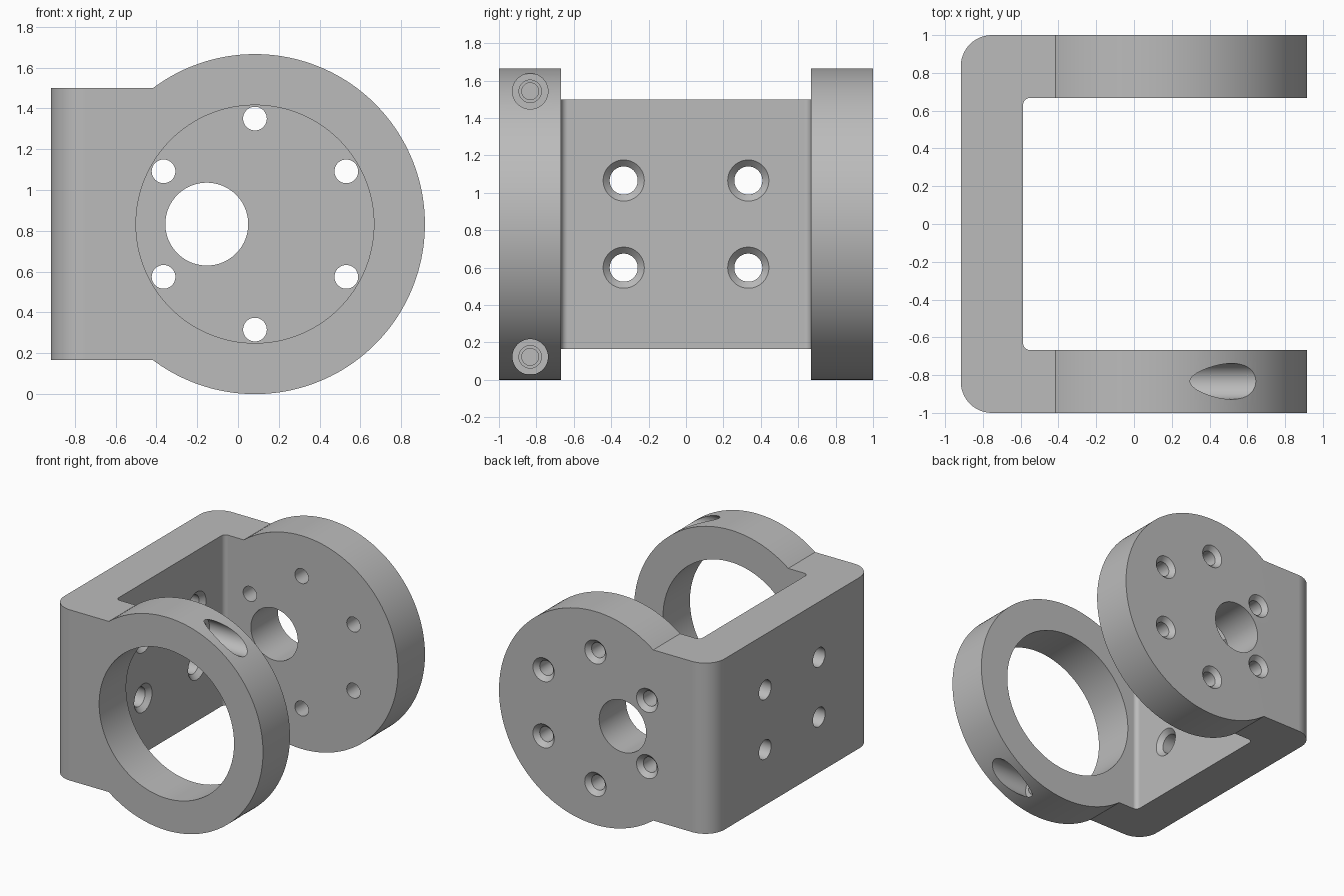
import bpy, bmesh
from math import sin, cos, pi, radians, atan2
from mathutils import Vector

cube = bpy.data.objects.get("Cube")
if cube:
    bpy.data.objects.remove(cube, do_unlink=True)

# Main dimensions
CX, CZ, R = 0.083, 0.833, 0.833      # round end: centre and radius
LEFT, WEB_IN = -0.917, -0.587        # outer and inner face of the web
HALF_TAB = 0.667                     # half height of the web
INNER_Y = 0.667                      # inner face of both arms
SIDES = 128

grey = bpy.data.materials.new("plain grey")
grey.use_nodes = True
grey.diffuse_color = (0.5, 0.5, 0.5, 1)
grey.node_tree.nodes["Principled BSDF"].inputs["Base Color"].default_value = (0.5, 0.5, 0.5, 1)


def make_object(name, bm):
    bmesh.ops.recalc_face_normals(bm, faces=bm.faces)
    mesh = bpy.data.meshes.new(name)
    bm.to_mesh(mesh)
    bm.free()
    mesh.materials.append(grey)
    obj = bpy.data.objects.new(name, mesh)
    bpy.context.collection.objects.link(obj)
    return obj


def extrude_outline(points, vector):
    bm = bmesh.new()
    face = bm.faces.new([bm.verts.new(p) for p in points])
    new = bmesh.ops.extrude_face_region(bm, geom=[face])["geom"]
    bmesh.ops.translate(bm, vec=vector, verts=[v for v in new if isinstance(v, bmesh.types.BMVert)])
    return bm


def round_upright_edges(bm, x, radius, segments):
    edges = [e for e in bm.edges if all(abs(v.co.x - x) < 1e-4 for v in e.verts)
             and abs(e.verts[0].co.z - e.verts[1].co.z) > 0.1]
    bmesh.ops.bevel(bm, geom=edges, offset=radius, segments=segments, profile=0.5, affect="EDGES")


def turned_cutter(name, steps, start, direction):
    """Solid of revolution: steps are (radius, depth) along the direction."""
    bm = bmesh.new()
    axis = Vector(direction)
    u = axis.orthogonal().normalized()
    w = axis.cross(u)
    rings = []
    for r, d in steps:
        rings.append([bm.verts.new(Vector(start) + axis * d
                                   + (u * cos(2 * pi * i / SIDES) + w * sin(2 * pi * i / SIDES)) * r)
                      for i in range(SIDES)])
    for a, b in zip(rings, rings[1:]):
        for i in range(SIDES):
            j = (i + 1) % SIDES
            bm.faces.new((a[i], a[j], b[j], b[i]))
    bm.faces.new(rings[0])
    bm.faces.new(rings[-1])
    return make_object(name, bm)


# Bracket body: square tab running into a round end
edge_angle = atan2(HALF_TAB, -0.5)
outline = [(LEFT, -1, CZ + HALF_TAB), (LEFT, -1, CZ - HALF_TAB)]
for i in range(SIDES + 1):
    a = -edge_angle + 2 * edge_angle * i / SIDES
    outline.append((CX + R * cos(a), -1, CZ + R * sin(a)))
bm = extrude_outline(outline, (0, 2, 0))
round_upright_edges(bm, LEFT, 0.165, 14)
bracket = make_object("bracket", bm)

# Pocket between the two arms
pocket_outline = [(WEB_IN, -INNER_Y, -0.5), (2, -INNER_Y, -0.5),
                  (2, INNER_Y, -0.5), (WEB_IN, INNER_Y, -0.5)]
bm = extrude_outline(pocket_outline, (0, 0, 3))
round_upright_edges(bm, WEB_IN, 0.035, 6)
cutters = [make_object("pocket_cutter", bm)]

# Large bore of the front ring and offset bore of the back plate
cutters.append(turned_cutter("ring_bore", [(0.583, 0), (0.583, 0.6)], (CX, -1.1, CZ), (0, 1, 0)))
cutters.append(turned_cutter("offset_bore", [(0.203, 0), (0.203, 0.6)], (-0.153, 1.1, CZ), (0, -1, 0)))

# Six countersunk holes around the back plate
for i in range(6):
    a = radians(30 + 60 * i)
    cutters.append(turned_cutter("plate_hole", [(0.092, -0.1), (0.092, 0), (0.058, 0.035), (0.058, 0.5)],
                                 (CX + 0.517 * cos(a), 1, CZ + 0.517 * sin(a)), (0, -1, 0)))

# Four countersunk holes in the web, opening inwards
for y in (-0.333, 0.333):
    for dz in (-0.233, 0.233):
        cutters.append(turned_cutter("web_hole", [(0.11, -0.1), (0.11, 0), (0.075, 0.035), (0.075, 0.5)],
                                     (WEB_IN, y, CZ + dz), (-1, 0, 0)))

# Two stepped blind screw holes across the front ring
for dz in (-0.71, 0.71):
    cutters.append(turned_cutter("screw_hole", [(0.095, 0), (0.095, 0.73), (0.06, 0.73),
                                                (0.06, 0.95), (0.045, 0.95), (0.045, 1.15)],
                                 (1, -0.833, CZ + dz), (-1, 0, 0)))

bpy.ops.object.select_all(action="DESELECT")
bpy.context.view_layer.objects.active = bracket
bracket.select_set(True)
for cutter in cutters:
    cutter.hide_render = True
    mod = bracket.modifiers.new("cut", "BOOLEAN")
    mod.operation = "DIFFERENCE"
    mod.solver = "EXACT"
    mod.object = cutter
    bpy.ops.object.modifier_apply(modifier=mod.name)
    bpy.data.objects.remove(cutter, do_unlink=True)

# Smooth curves with crisp edges and flat faces
bpy.ops.object.shade_smooth_by_angle(angle=radians(25))
weighted = bracket.modifiers.new("weighted_normals", "WEIGHTED_NORMAL")
weighted.keep_sharp = True
